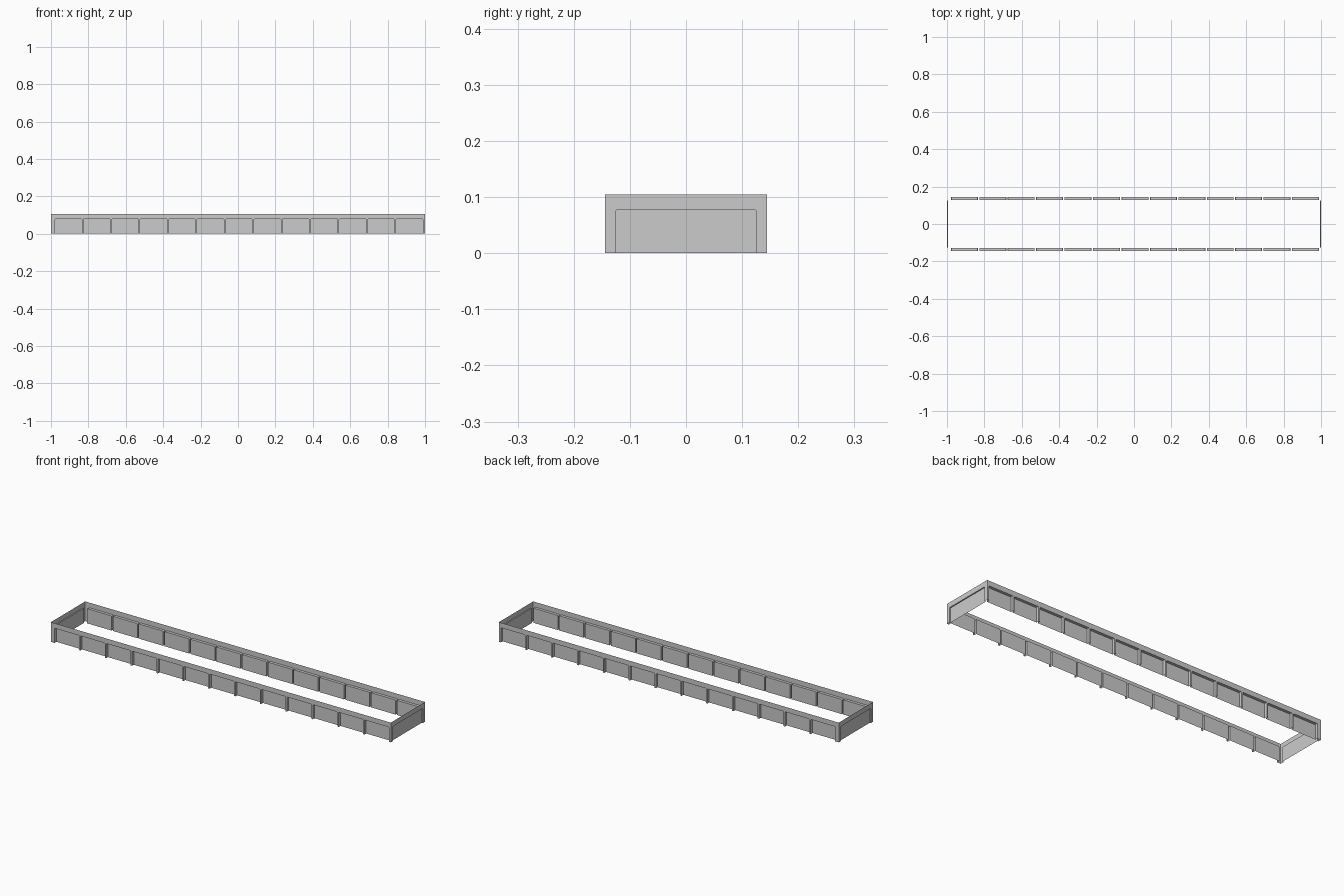
import bpy, bmesh, math
from mathutils import Vector

if "Cube" in bpy.data.objects:
    bpy.data.objects.remove(bpy.data.objects["Cube"])

H, PH, R = 0.105, 0.078, 0.004      # wall height, panel height, panel corner radius
HX, HY = 1.0, 0.144                 # half length, half width


def arch(a, b):
    """Open panel outline from bottom left, over the top, to bottom right."""
    pts = [(a, 0)]
    for cx, start in ((a + R, 180), (b - R, 90)):
        for i in range(4):
            t = math.radians(start - 30 * i)
            pts.append((cx + R * math.cos(t), PH - R + R * math.sin(t)))
    return pts + [(b, 0)]


def wall(name, origin, along, inward, cells, depth):
    """Thin sheet wall; each cell (left, panel left, panel right, right) has a recessed panel."""
    o, d, n = Vector(origin), Vector(along), Vector(inward)
    bm = bmesh.new()

    def vert(p, off=0.0):
        return bm.verts.new(o + d * p[0] + n * off + Vector((0, 0, p[1])))

    for left, a, b, right in cells:
        outline = arch(a, b)
        outer = [vert(p) for p in outline]
        inner = [vert(p, depth) for p in outline]
        # posts and top rail around the opening
        frame = [vert(p) for p in ((right, 0), (right, H), (left, H), (left, 0))]
        bm.faces.new(outer + frame)
        # recess sides and panel
        for i in range(len(outer) - 1):
            bm.faces.new((outer[i], inner[i], inner[i + 1], outer[i + 1]))
        bm.faces.new(inner)
    bmesh.ops.remove_doubles(bm, verts=bm.verts, dist=1e-5)
    bmesh.ops.recalc_face_normals(bm, faces=bm.faces)
    bm.faces.ensure_lookup_table()
    # first face is a frame face: make it look outward
    if bm.faces[0].normal.dot(n) > 0:
        bmesh.ops.reverse_faces(bm, faces=bm.faces)
    me = bpy.data.meshes.new(name)
    bm.to_mesh(me)
    bm.free()
    ob = bpy.data.objects.new(name, me)
    bpy.context.collection.objects.link(ob)


# thirteen panels on each long side
START, PITCH, WIDTH, N = -0.979, 0.152, 0.144, 13
GAP = (PITCH - WIDTH) / 2
long_cells = []
for k in range(N):
    a = START + k * PITCH
    b = a + WIDTH
    left = -HX if k == 0 else a - GAP
    right = HX if k == N - 1 else b + GAP
    long_cells.append((left, a, b, right))
end_cell = [(-HY, -0.125, 0.125, HY)]

for s, side in ((-1, "front"), (1, "back")):
    wall(side + "_wall", (0, s * HY, 0), (1, 0, 0), (0, -s, 0), long_cells, 0.015)
for s, side in ((-1, "left"), (1, "right")):
    wall(side + "_end_wall", (s * HX, 0, 0), (0, 1, 0), (-s, 0, 0), end_cell, 0.006)
